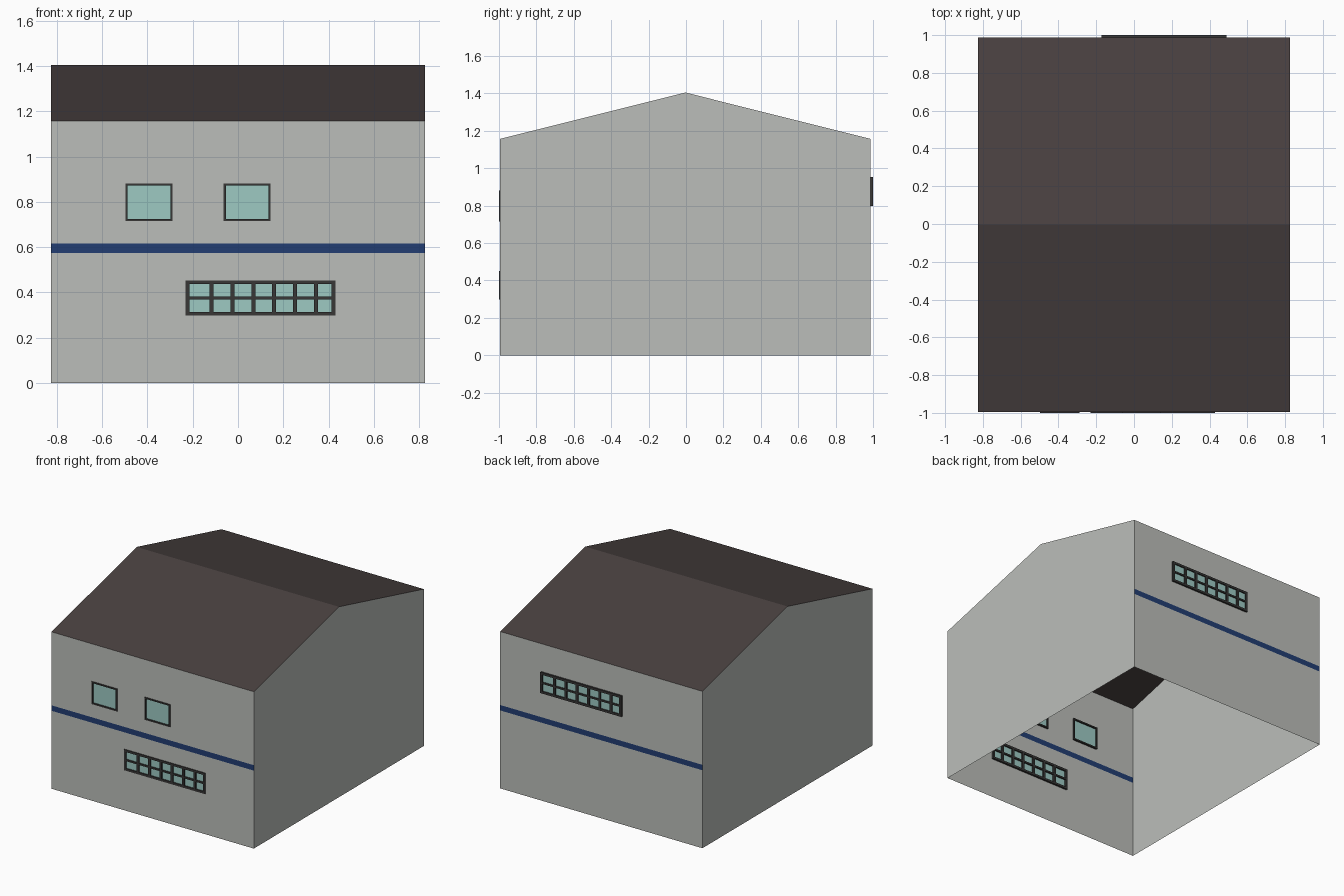
import bpy
import bmesh

if "Cube" in bpy.data.objects:
    bpy.data.objects.remove(bpy.data.objects["Cube"])


def mat(name, col):
    m = bpy.data.materials.new(name)
    m.diffuse_color = (*col, 1)
    m.use_nodes = True
    m.node_tree.nodes["Principled BSDF"].inputs["Base Color"].default_value = m.diffuse_color
    return m


WALL = mat("wall_grey", (0.50, 0.515, 0.49))
BLUE = mat("stripe_blue", (0.016, 0.048, 0.17))
ROOF = mat("roof_brown", (0.065, 0.051, 0.050))
DARK = mat("frame_dark", (0.040, 0.038, 0.037))
GLASS = mat("window_glass", (0.34, 0.59, 0.545))

HX, EAVE, RIDGE = 0.825, 1.157, 1.405
Y_FRONT, Y_BACK = -0.994, 0.987
Y_RIDGE = (Y_FRONT + Y_BACK) / 2
STRIPE = (0.575, 0.615)


def finish(bm, name, mats):
    me = bpy.data.meshes.new(name)
    bm.to_mesh(me)
    bm.free()
    for m in mats:
        me.materials.append(m)
    ob = bpy.data.objects.new(name, me)
    bpy.context.collection.objects.link(ob)
    return ob


def faces(name, polys, m):
    bm = bmesh.new()
    for p in polys:
        bm.faces.new([bm.verts.new(v) for v in p])
    return finish(bm, name, [m])


# Each long side is laid out as seen from outside; side = 1 front, -1 back
def place(side, x, depth, z):
    return (x * side, -depth * side, z)


def wall(name, side, depth, holes):
    """Thin wall split at the stripe and at the window openings."""
    xs = sorted({-HX, HX, *[h[0] for h in holes], *[h[1] for h in holes]})
    zs = sorted({0, EAVE, *STRIPE, *[h[2] for h in holes], *[h[3] for h in holes]})
    bm = bmesh.new()
    v = {(x, z): bm.verts.new(place(side, x, depth, z)) for x in xs for z in zs}
    for x0, x1 in zip(xs, xs[1:]):
        for z0, z1 in zip(zs, zs[1:]):
            cx, cz = (x0 + x1) / 2, (z0 + z1) / 2
            if any(a < cx < b and c < cz < d for a, b, c, d in holes):
                continue
            f = bm.faces.new([v[x0, z0], v[x1, z0], v[x1, z1], v[x0, z1]])
            f.material_index = int(STRIPE[0] < cz < STRIPE[1])
    finish(bm, name, [WALL, BLUE])


def window(name, side, rect, edge, d_in, d_glass, uprights=(), rail=None):
    """Frame bars around an opening, with a glass pane inside."""
    x0, x1, z0, z1 = rect
    bars = [(x0, x0 + edge, z0, z1), (x1 - edge, x1, z0, z1),
            (x0, x1, z0, z0 + edge), (x0, x1, z1 - edge, z1)]
    bars += [(x - 0.009, x + 0.009, z0, z1) for x in uprights]
    if rail:
        bars.append((x0, x1, rail - 0.006, rail + 0.006))
    bm = bmesh.new()
    for a, b, c, d in bars:
        cube = bmesh.ops.create_cube(bm, size=1)["verts"]
        for v in cube:
            v.co = place(side, b if v.co.x > 0 else a,
                         d_in if v.co.y > 0 else 1.0, d if v.co.z > 0 else c)
    bmesh.ops.recalc_face_normals(bm, faces=bm.faces)
    finish(bm, name + "_frame", [DARK])
    faces(name + "_glass", [[place(side, x, d_glass, z) for x, z in
                             ((x0, z0), (x1, z0), (x1, z1), (x0, z1))]], GLASS)


# Window openings (x0, x1, z0, z1)
left_sq = (-0.497, -0.289, 0.715, 0.881)
right_sq = (-0.063, 0.144, 0.715, 0.881)
strip_front = (-0.231, 0.430, 0.298, 0.452)
strip_back = (-0.490, 0.171, 0.798, 0.952)

wall("front_wall", 1, -Y_FRONT, [left_sq, right_sq, strip_front])
wall("back_wall", -1, Y_BACK, [strip_back])

window("left_window", 1, left_sq, 0.010, 0.98, 0.991)
window("right_window", 1, right_sq, 0.010, 0.98, 0.991)
for name, side, r in (("front_strip", 1, strip_front), ("back_strip", -1, strip_back)):
    window(name, side, r, 0.016, 0.98, 0.991,
           [r[0] + 0.114 + 0.0923 * i for i in range(6)], r[2] + 0.077)

# Gable end walls
for name, x in (("right_gable", HX), ("left_gable", -HX)):
    pts = [(x, Y_FRONT, 0), (x, Y_BACK, 0), (x, Y_BACK, EAVE),
           (x, Y_RIDGE, RIDGE), (x, Y_FRONT, EAVE)]
    faces(name, [pts if x > 0 else pts[::-1]], WALL)

# Two roof slopes
faces("roof", [[(-s * HX, y, EAVE), (s * HX, y, EAVE),
                (s * HX, Y_RIDGE, RIDGE), (-s * HX, Y_RIDGE, RIDGE)]
               for s, y in ((1, Y_FRONT), (-1, Y_BACK))], ROOF)
